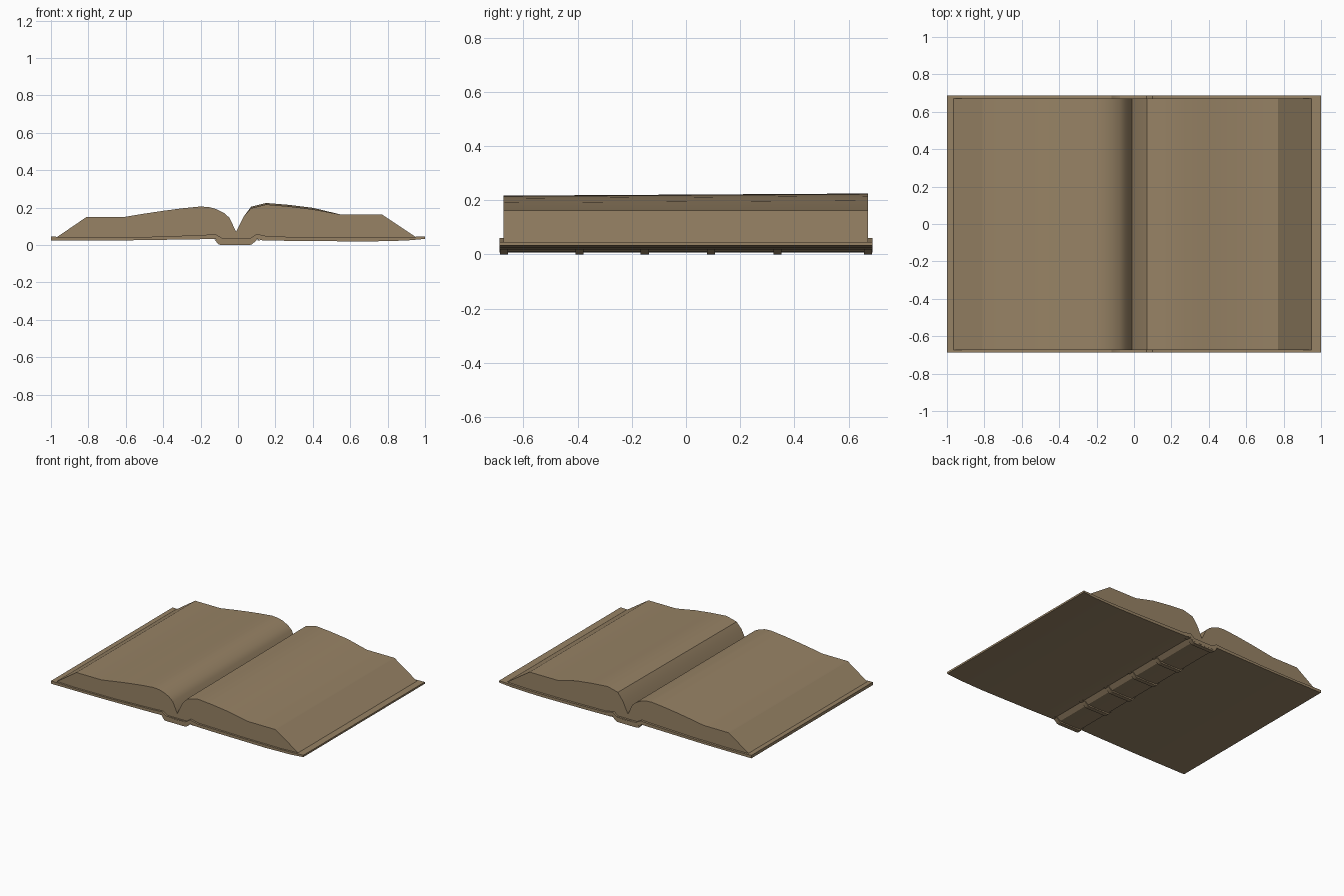
import bpy, bmesh, math

if "Cube" in bpy.data.objects:
    bpy.data.objects.remove(bpy.data.objects["Cube"])

brown = bpy.data.materials.new("book brown")
brown.diffuse_color = (0.31, 0.225, 0.13, 1)
brown.use_nodes = True
brown.node_tree.nodes["Principled BSDF"].inputs["Base Color"].default_value = brown.diffuse_color


def extrude(name, front, y0, y1, back=None):
    """Solid made by sweeping an x,z outline from y0 to y1 (optionally changing to another outline)."""
    back = back or front
    bm = bmesh.new()
    a = [bm.verts.new((x, y0, z)) for x, z in front]
    b = [bm.verts.new((x, y1, z)) for x, z in back]
    n = len(a)
    bm.faces.new(a)
    bm.faces.new(b[::-1])
    for i in range(n):
        j = (i + 1) % n
        bm.faces.new((a[i], b[i], b[j], a[j]))
    bmesh.ops.recalc_face_normals(bm, faces=bm.faces)
    me = bpy.data.meshes.new(name)
    bm.to_mesh(me)
    bm.free()
    me.materials.append(brown)
    ob = bpy.data.objects.new(name, me)
    bpy.context.collection.objects.link(ob)
    bpy.ops.object.select_all(action='DESELECT')
    bpy.context.view_layer.objects.active = ob
    ob.select_set(True)
    bpy.ops.object.shade_smooth_by_angle(angle=math.radians(30))
    return ob


# Cover: two thin boards joined by a dropped spine
cover_top = [(-1, 0.045), (-0.8, 0.04), (-0.5, 0.043), (-0.2, 0.053), (-0.12, 0.058),
             (-0.085, 0.037), (0, 0.029), (0.065, 0.035), (0.1, 0.06), (0.16, 0.046),
             (0.5, 0.04), (0.8, 0.039), (1, 0.046)]
cover_bottom = [(1, 0.033), (0.9, 0.024), (0.7, 0.019), (0.3, 0.022), (0.13, 0.025), (0.1, 0.033),
                (0.07, 0.011), (-0.01, 0.008), (-0.1, 0.011), (-0.12, 0.033), (-0.2, 0.031),
                (-0.6, 0.025), (-1, 0.024)]
extrude("cover", cover_top + cover_bottom, -0.688, 0.688)

# Raised bands across the spine
rib = [(0.125, 0.024), (0.1, 0.026), (0.073, 0.003), (0.06, 0), (-0.09, 0), (-0.104, 0.003),
       (-0.125, 0.029), (-0.1, 0.036), (0.08, 0.036)]
for i, y in enumerate((-0.672, -0.393, -0.152, 0.092, 0.337, 0.672)):
    extrude(f"spine_band_{i}", rib, y - 0.015, y + 0.015)

# Page block: two swelling halves meeting in a deep fold
page_top = [(-0.97, 0.041), (-0.81, 0.15), (-0.61, 0.15), (-0.5, 0.168), (-0.4, 0.183), (-0.3, 0.196),
            (-0.2, 0.206), (-0.155, 0.203), (-0.115, 0.192), (-0.075, 0.172), (-0.045, 0.145),
            (-0.01, 0.07), (0.03, 0.152), (0.07, 0.197), (0.15, 0.217), (0.27, 0.207),
            (0.4, 0.191), (0.55, 0.163), (0.77, 0.163), (0.95, 0.043)]
page_bottom = [(x, z - 0.006) for x, z in reversed(cover_top[1:-1])]
# right half lifts slightly towards the back
lifted = [(x, z + (0.008 if 0.05 < x < 0.5 else 0)) for x, z in page_top]
extrude("pages", page_top + page_bottom, -0.674, 0.672, lifted + page_bottom)
